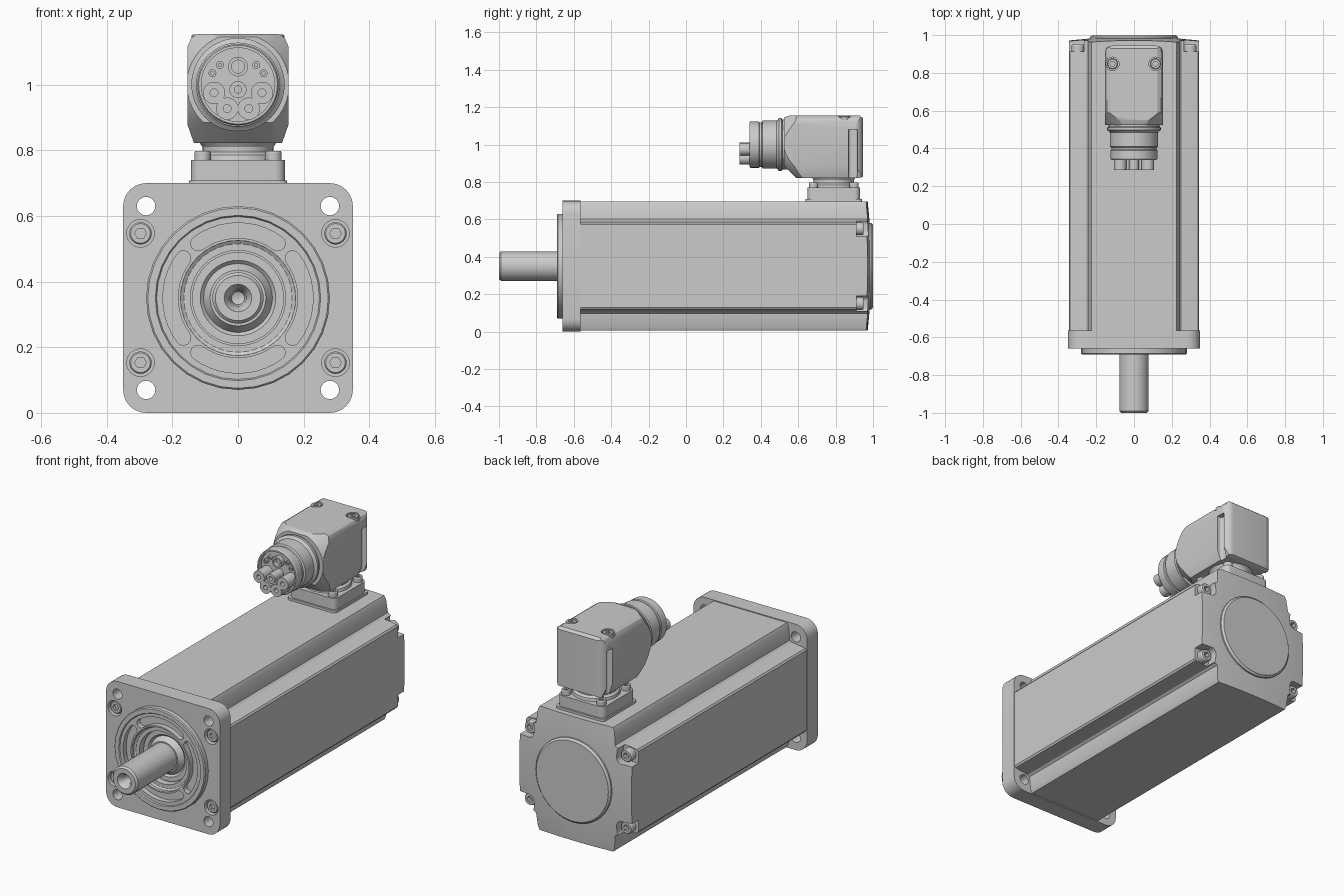
import bpy, bmesh
from math import sin, cos, pi, radians

if "Cube" in bpy.data.objects:
    bpy.data.objects.remove(bpy.data.objects["Cube"])

CZ = 0.35   # height of the motor axis
PZ = 1.0    # height of the plug axis


def place(axis, a, b, h):
    return {'X': (h, a, b), 'Y': (a, h, b), 'Z': (a, b, h)}[axis]


def finish(name, bm):
    bmesh.ops.remove_doubles(bm, verts=bm.verts, dist=1e-5)
    bmesh.ops.recalc_face_normals(bm, faces=bm.faces)
    me = bpy.data.meshes.new(name)
    bm.to_mesh(me)
    bm.free()
    ob = bpy.data.objects.new(name, me)
    bpy.context.collection.objects.link(ob)
    return ob


def lathe(name, prof, axis, c, n=32):
    """Revolve (radius, height) points round an axis through c."""
    bm = bmesh.new()
    rings = [[bm.verts.new(place(axis, c[0] + r * cos(2 * pi * i / n),
                                 c[1] + r * sin(2 * pi * i / n), h))
              for i in range(n)] for r, h in prof]
    for p, q in zip(rings, rings[1:]):
        for i in range(n):
            j = (i + 1) % n
            bm.faces.new((p[i], p[j], q[j], q[i]))
    return finish(name, bm)


def rod(name, axis, c, r, h0, h1, n=32):
    return lathe(name, [(0, h0), (r, h0), (r, h1), (0, h1)], axis, c, n)


def prism(name, pts, axis, h0, h1):
    bm = bmesh.new()
    lo = [bm.verts.new(place(axis, a, b, h0)) for a, b in pts]
    hi = [bm.verts.new(place(axis, a, b, h1)) for a, b in pts]
    bm.faces.new(lo)
    bm.faces.new(hi)
    for i in range(len(pts)):
        j = (i + 1) % len(pts)
        bm.faces.new((lo[i], lo[j], hi[j], hi[i]))
    return finish(name, bm)


def rrect(cx, cy, hx, hy, r, n=6):
    pts = []
    for k, (sx, sy) in enumerate(((1, 1), (-1, 1), (-1, -1), (1, -1))):
        for i in range(n + 1):
            a = pi / 2 * (k + i / n)
            pts.append((cx + sx * (hx - r) + r * cos(a), cy + sy * (hy - r) + r * sin(a)))
    return pts


def boolean(ob, cutter, op='DIFFERENCE'):
    m = ob.modifiers.new('b', 'BOOLEAN')
    m.object, m.operation, m.solver = cutter, op, 'EXACT'
    dg = bpy.context.evaluated_depsgraph_get()
    me = bpy.data.meshes.new_from_object(ob.evaluated_get(dg))
    ob.modifiers.clear()
    ob.data = me
    bpy.data.objects.remove(cutter)


def screw(name, axis, c, r, h0, h1):
    """Socket head screw whose head face is at h1."""
    d = h1 - h0
    e = h1 - d * 0.15
    ob = lathe(name, [(0, h0), (r, h0), (r, e), (r * 0.88, h1), (0, h1)], axis, c, 24)
    boolean(ob, rod('socket', axis, c, r * 0.52, h1 - d * 0.5, h1 + d, 6))


CORNERS = [(sx, sz) for sx in (1, -1) for sz in (1, -1)]

# Mounting flange with centring boss, stepped bore, curved pockets and holes
flange = prism('mounting_flange', rrect(0, CZ, 0.35, 0.35, 0.07), 'Y', -0.66, -0.565)
boss = lathe('boss', [(0, -0.60), (0.28, -0.60), (0.28, -0.685), (0.275, -0.69), (0.252, -0.69),
                      (0.248, -0.684), (0, -0.684)], 'Y', (0, CZ), 32)
boolean(flange, boss, 'UNION')
boolean(flange, lathe('bore', [(0, -0.72), (0.175, -0.72), (0.175, -0.667), (0.165, -0.66),
                               (0.145, -0.66), (0.145, -0.61), (0, -0.61)], 'Y', (0, CZ), 40))
for q in range(4):
    base, half, rm, w = q * pi / 2, radians(36), 0.206, 0.023
    arc = [base - half + 2 * half * i / 10 for i in range(11)]
    pts = [((rm + w) * cos(a), (rm + w) * sin(a)) for a in arc]
    for end, order, start in ((arc[-1], arc[::-1], 0), (arc[0], [], pi)):
        for i in range(1, 6):
            t = end + start + pi * i / 6
            pts.append((rm * cos(end) + w * cos(t), rm * sin(end) + w * sin(t)))
        pts += [((rm - w) * cos(a), (rm - w) * sin(a)) for a in order]
    boolean(flange, prism('pocket', [(x, z + CZ) for x, z in pts], 'Y', -0.72, -0.655))
for sx, sz in CORNERS:
    boolean(flange, rod('hole', 'Y', (sx * 0.28, CZ + sz * 0.28), 0.028, -0.8, -0.4, 24))
    boolean(flange, rod('counterbore', 'Y', (sx * 0.297, CZ + sz * 0.197), 0.042, -0.8, -0.625, 24))
    screw('flange_screw', 'Y', (sx * 0.297, CZ + sz * 0.197), 0.034, -0.62, -0.652)

# Drive shaft with centre drilling, and its shaft seal
lathe('drive_shaft', [(0, -0.60), (0.078, -0.60), (0.078, -0.99), (0.069, -1.0), (0.042, -1.0),
                      (0.025, -0.975), (0.02, -0.93), (0, -0.92)], 'Y', (0, CZ), 40)
lathe('shaft_seal', [(0.07, -0.60), (0.14, -0.60), (0.14, -0.63), (0.115, -0.63), (0.105, -0.62),
                     (0.085, -0.65), (0.07, -0.65)], 'Y', (0, CZ), 40)

# Housing: grooved square section, rear end trimmed to a shallow cone
quarter = [(0.345, 0.0), (0.345, 0.222), (0.338, 0.232), (0.31, 0.237), (0.255, 0.243),
           (0.243, 0.252), (0.236, 0.325), (0.226, 0.345)]
right = [(x, -z) for x, z in quarter[:0:-1]] + quarter
section = right + [(-x, z) for x, z in right[::-1]]
housing = prism('motor_housing', [(x, z + CZ) for x, z in section], 'Y', -0.58, 0.99)
boolean(housing, lathe('trim', [(0, -0.7), (0.6, -0.7), (0.6, 0.93), (0.42, 0.962), (0.36, 0.97),
                                (0.235, 0.982), (0, 0.982)], 'Y', (0, CZ), 64), 'INTERSECT')
for sx, sz in CORNERS:
    boolean(housing, prism('screw_pocket', rrect(sx * 0.325, CZ + sz * 0.205, 0.07, 0.046, 0.03),
                           'Y', 0.912, 1.1))
    screw('rear_screw', 'Y', (sx * 0.297, CZ + sz * 0.2), 0.034, 0.90, 0.95)
lathe('rear_cover_disc', [(0, 0.96), (0.232, 0.96), (0.232, 0.99), (0.222, 1.0), (0, 1.0)],
      'Y', (0, CZ), 48)

# Connector base on the housing
prism('connector_gasket', rrect(0, 0.79, 0.15, 0.15, 0.02), 'Z', 0.685, 0.708)
prism('connector_base', rrect(0, 0.79, 0.143, 0.14, 0.03), 'Z', 0.70, 0.77)
lathe('connector_neck', [(0, 0.76), (0.125, 0.76), (0.12, 0.785), (0.108, 0.795), (0.108, 0.81),
                         (0.125, 0.835), (0, 0.835)], 'Z', (0, 0.79), 40)
for sx, sy in CORNERS:
    screw('base_screw', 'Z', (sx * 0.108, 0.79 + sy * 0.108), 0.025, 0.765, 0.798)

# Angled connector head: box trimmed by front, side and conical outlines
head = prism('connector_head', rrect(0, 0.715, 0.155, 0.23, 0.045), 'Z', 0.8, 1.155)
boolean(head, prism('side_outline', [(0.525, 0.885), (0.59, 0.822), (0.93, 0.822), (0.96, 0.835),
                                     (0.96, 1.13), (0.93, 1.1545), (0.55, 1.1545), (0.525, 1.145)],
                    'X', -0.3, 0.3), 'INTERSECT')
boolean(head, prism('front_outline', [(-0.13, 0.81), (0.13, 0.81), (0.1545, 0.88), (0.1545, 1.115),
                                      (0.142, 1.143), (0.115, 1.16), (-0.115, 1.16),
                                      (-0.142, 1.143), (-0.1545, 1.115), (-0.1545, 0.88)],
                    'Y', 0.4, 1.1), 'INTERSECT')
boolean(head, lathe('cone', [(0, 0.5249), (0.156, 0.5249), (0.225, 0.625), (0.5, 0.8), (0.5, 1.2),
                             (0, 1.2)], 'Y', (0, PZ), 40), 'INTERSECT')
for s in (1, -1):
    boolean(head, prism('side_channel', rrect(s * 0.15, 0.892, 0.024, 0.024, 0.015), 'Z', 0.7, 1.08))
    boolean(head, rod('recess', 'Z', (s * 0.114, 0.848), 0.035, 1.13, 1.3, 24))
    screw('head_screw', 'Z', (s * 0.114, 0.848), 0.028, 1.125, 1.153)

# Plug barrel with coupling rings
lathe('plug_barrel', [(0, 0.55), (0.134, 0.55), (0.134, 0.515), (0.142, 0.51), (0.142, 0.497),
                      (0.132, 0.49), (0.128, 0.485), (0.128, 0.41), (0.119, 0.405), (0.119, 0.394),
                      (0.124, 0.39), (0.124, 0.346), (0.12, 0.34), (0.112, 0.34), (0.112, 0.365),
                      (0, 0.365)], 'Y', (0, PZ), 48)


# Contact insert: sleeves with pin holes, plus the keyed contact on top
def sleeve(name, x, z, r, bore, front, back=0.375):
    lathe(name, [(0, back), (r, back), (r, front), (bore, front), (bore, front + 0.04),
                 (0, front + 0.04)], 'Y', (x, z), 20)


for x, z in ((0.073, 0.975), (-0.073, 0.975), (0.033, 0.927), (-0.033, 0.927)):
    sleeve('contact_sleeve', x, z, 0.034, 0.012, 0.287)
sleeve('centre_contact', 0, 0.985, 0.026, 0.011, 0.287)
sleeve('key_contact', 0, 1.055, 0.03, 0.02, 0.34)
for x, z in ((0.055, 1.06), (-0.055, 1.06), (0.078, 1.035), (-0.078, 1.035)):
    sleeve('signal_contact', x, z, 0.012, 0.005, 0.35)

# Smooth the round surfaces, keep the edges crisp
bpy.ops.object.select_all(action='DESELECT')
for ob in bpy.context.scene.objects:
    ob.select_set(True)
    bpy.context.view_layer.objects.active = ob
bpy.ops.object.shade_smooth_by_angle(angle=radians(28))
